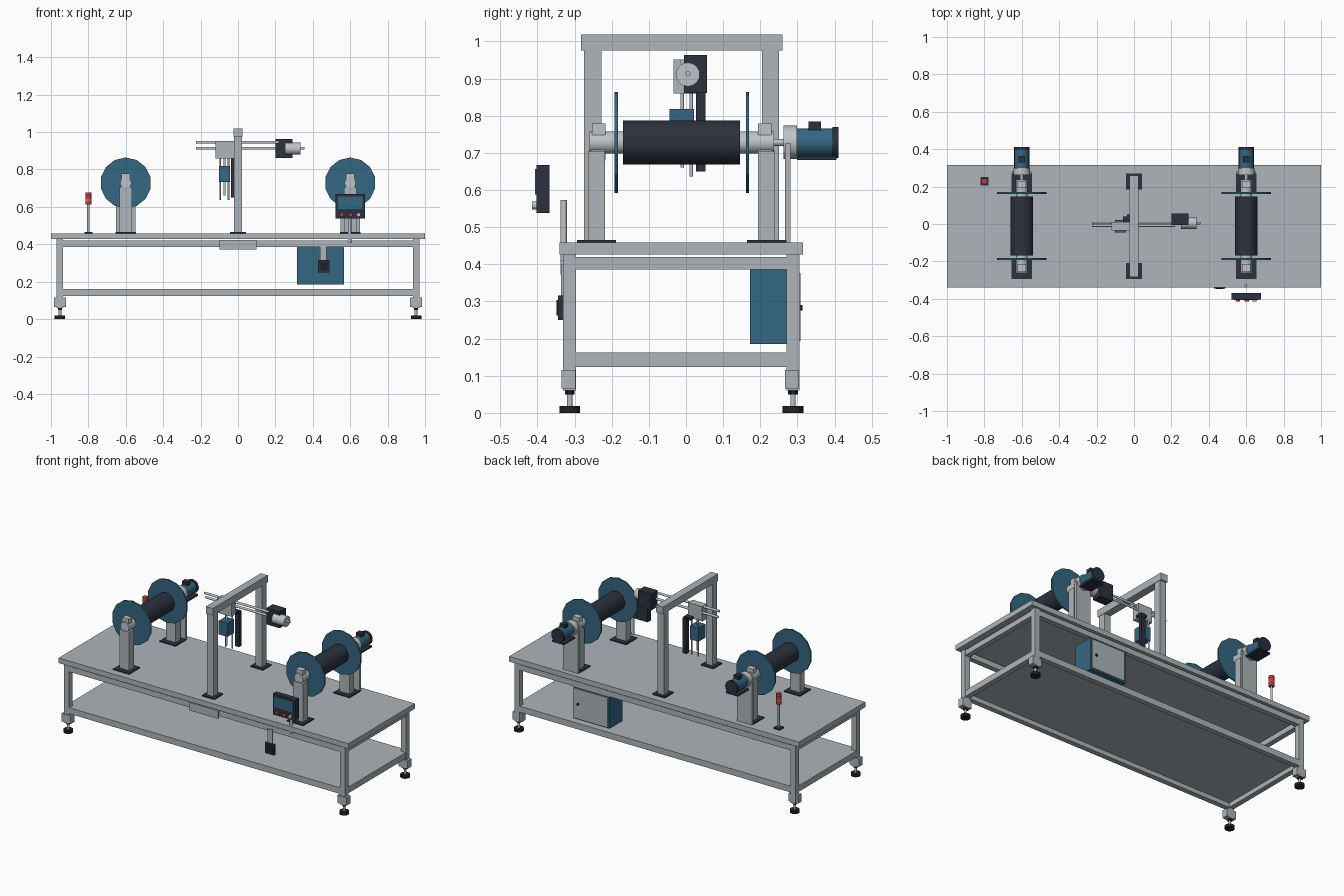
import bpy, bmesh, math
from mathutils import Matrix, Vector

if "Cube" in bpy.data.objects:
    bpy.data.objects.remove(bpy.data.objects["Cube"])


def material(name, rgb):
    m = bpy.data.materials.new(name)
    m.diffuse_color = (*rgb, 1)
    m.use_nodes = True
    m.node_tree.nodes["Principled BSDF"].inputs["Base Color"].default_value = m.diffuse_color
    return m


GREY = material("painted grey", (0.42, 0.46, 0.49))
STEEL = material("light steel", (0.52, 0.55, 0.58))
BLUE = material("deep blue", (0.034, 0.135, 0.225))
DARK = material("dark slate", (0.024, 0.031, 0.047))
BLACK = material("black rubber", (0.012, 0.015, 0.02))
RED = material("signal red", (0.58, 0.045, 0.035))


def finish(name, bm, mat, smooth=False):
    me = bpy.data.meshes.new(name)
    bm.to_mesh(me)
    bm.free()
    me.materials.append(mat)
    if smooth:
        # smooth only the side faces, caps stay crisp
        for p in me.polygons:
            p.use_smooth = len(p.vertices) == 4
        for e in me.edges:
            e.use_edge_sharp = False
    ob = bpy.data.objects.new(name, me)
    bpy.context.collection.objects.link(ob)
    return ob


def box(name, mat, x, y, z, bevel=0):
    """Box from (min, max) ranges."""
    bm = bmesh.new()
    bmesh.ops.create_cube(bm, size=1)
    for v in bm.verts:
        v.co = Vector([(a + b) / 2 + c * (b - a)
                       for (a, b), c in zip((x, y, z), v.co)])
    if bevel:
        bmesh.ops.bevel(bm, geom=bm.edges[:], offset=bevel, segments=1, affect='EDGES')
    return finish(name, bm, mat)


def cyl(name, mat, axis, a, b, centre, r, sides=24, turn=0.0):
    """Cylinder along an axis from a to b; centre holds the other two coordinates."""
    bm = bmesh.new()
    bmesh.ops.create_cone(bm, cap_ends=True, segments=sides, radius1=r, radius2=r, depth=b - a)
    bmesh.ops.rotate(bm, verts=bm.verts, matrix=Matrix.Rotation(turn, 3, 'Z'))
    mid = (a + b) / 2
    u, v = centre
    if axis == 'X':
        rot, loc = Matrix.Rotation(math.pi / 2, 3, 'Y'), (mid, u, v)
    elif axis == 'Y':
        rot, loc = Matrix.Rotation(math.pi / 2, 3, 'X'), (u, mid, v)
    else:
        rot, loc = Matrix.Identity(3), (u, v, mid)
    bmesh.ops.rotate(bm, verts=bm.verts, matrix=rot)
    bmesh.ops.translate(bm, verts=bm.verts, vec=loc)
    return finish(name, bm, mat, smooth=sides > 16)


# table top and lower shelf
box("table_top", GREY, (-1, 1), (-0.34, 0.315), (0.427, 0.459))
box("lower_shelf", GREY, (-0.95, 0.95), (-0.31, 0.285), (0.152, 0.162))

# legs with levelling feet
for sx in (-1, 1):
    cx = sx * 0.952
    for cy in (-0.313, 0.288):
        box("leg", GREY, (cx - .0175, cx + .0175), (cy - .0175, cy + .0175), (0.06, 0.427))
        box("leg_bracket", GREY, (cx - .032, cx + .032), (cy - .022, cy + .015), (0.066, 0.115))
        cyl("foot_nut", BLACK, 'Z', 0.05, 0.06, (cx, cy), 0.013, 6)
        cyl("foot_stem", STEEL, 'Z', 0.015, 0.052, (cx, cy), 0.007, 12)
        cyl("foot_pad", BLACK, 'Z', 0.0, 0.018, (cx, cy), 0.028, 20)

# upper and lower frame rails
for z in ((0.386, 0.42), (0.124, 0.162)):
    for cy in (-0.313, 0.288):
        box("long_rail", GREY, (-0.935, 0.935), (cy - .016, cy + .016), z)
    for cx in (-0.952, 0.952):
        box("cross_rail", GREY, (cx - .016, cx + .016), (-0.296, 0.271), z)

# gantry
for cy in (-0.251, 0.227):
    box("gantry_post", GREY, (-.022, .022), (cy - .023, cy + .023), (0.459, 0.978))
    box("gantry_base", DARK, (-.043, .043), (cy - .043, cy + .043), (0.459, 0.466))
box("gantry_beam", GREY, (-.024, .024), (-0.283, 0.26), (0.975, 1.019))

# reel stations
AX = 0.728
for cx in (-0.6, 0.6):
    c = (cx, AX)
    cyl("reel_core", STEEL, 'Y', -0.26, 0.237, c, 0.03)
    cyl("reel_roll", DARK, 'Y', -0.169, 0.146, c, 0.0595, 32)
    for y in (-0.192, 0.161):
        cyl("reel_flange", BLUE, 'Y', y, y + 0.009, c, 0.136, 14, math.pi / 2 * 0)
    for cy, yp in ((-0.235, -0.241), (0.212, 0.217)):
        box("stand_post", GREY, (cx - .034, cx + .034), (yp - .023, yp + .023), (0.459, 0.705))
        box("bearing_block", STEEL, (cx - .022, cx + .022), (cy - .018, cy + .018), (0.68, 0.779))
        box("stand_base", DARK, (cx - .055, cx + .055), (yp - .053, yp + .053), (0.459, 0.466))
    # drive motor on a rear plate
    box("motor_plate", GREY, (cx - .052, cx + .052), (0.266, 0.281), (0.459, 0.725))
    cyl("drive_shaft", STEEL, 'Y', 0.23, 0.27, c, 0.009, 16)
    cyl("gear_flange", STEEL, 'Y', 0.262, 0.299, c, 0.045)
    cyl("motor_body", BLUE, 'Y', 0.298, 0.396, c, 0.038)
    cyl("motor_cap", DARK, 'Y', 0.395, 0.411, c, 0.042)
    box("motor_foot", DARK, (cx - .042, cx + .042), (0.299, 0.405), (0.681, 0.691))
    box("terminal_box", DARK, (cx - .018, cx + .018), (0.33, 0.364), (0.755, 0.785))

# traverse rods and drive
cyl("traverse_rod", STEEL, 'X', -0.225, 0.22, (-0.008, 0.945), 0.007, 12)
cyl("traverse_screw", STEEL, 'X', -0.225, 0.355, (0.005, 0.913), 0.007, 12)
box("traverse_motor", DARK, (0.2, 0.291), (-0.005, 0.057), (0.861, 0.963))
cyl("traverse_gear", STEEL, 'X', 0.25, 0.335, (0.005, 0.911), 0.032)
box("traverse_carriage", GREY, (-0.12, -0.022), (-0.034, 0.012), (0.86, 0.952))

# guide head hanging from the carriage
box("guide_column", DARK, (-0.038, -0.012), (0.027, 0.052), (0.65, 0.87))
box("column_bracket", DARK, (-0.06, -0.012), (0.005, 0.04), (0.86, 0.875))
box("guide_head", BLUE, (-0.102, -0.042), (-0.045, 0.022), (0.733, 0.818))
for x, y, z in ((-0.095, 0.014, 0.637), (-0.05, 0.014, 0.637), (-0.072, -0.01, 0.66)):
    cyl("guide_rod", STEEL, 'Z', z, 0.87, (x, y), 0.005, 12)

# operator panel
box("panel_housing", DARK, (0.522, 0.678), (-0.403, -0.368), (0.538, 0.668))
box("panel_screen", BLUE, (0.535, 0.665), (-0.407, -0.402), (0.588, 0.656))
for x, m in ((0.556, RED), (0.603, RED), (0.645, STEEL)):
    cyl("panel_button", m, 'Y', -0.414, -0.402, (x, 0.558), 0.011, 16)
cyl("panel_pole", STEEL, 'Z', 0.41, 0.573, (0.597, -0.329), 0.009, 16)

# front pedal box on a hanger, and blank plate
box("switch_hanger", GREY, (0.438, 0.472), (-0.336, -0.329), (0.31, 0.4))
box("switch_box", DARK, (0.427, 0.49), (-0.345, -0.329), (0.25, 0.316))
box("switch_face", BLACK, (0.438, 0.479), (-0.348, -0.344), (0.262, 0.304))
box("front_plate", GREY, (-0.1, 0.1), (-0.338, -0.328), (0.372, 0.422))

# electrical cabinet
box("cabinet", BLUE, (0.316, 0.566), (0.172, 0.302), (0.185, 0.387))
box("cabinet_door", GREY, (0.326, 0.556), (0.301, 0.308), (0.194, 0.377))
cyl("cabinet_handle", BLACK, 'Y', 0.307, 0.314, (0.53, 0.283), 0.008, 12)

# signal tower
box("tower_base", DARK, (-0.822, -0.778), (0.206, 0.25), (0.459, 0.466))
cyl("tower_pole", STEEL, 'Z', 0.46, 0.62, (-0.8, 0.228), 0.006, 12)
for z, m in ((0.612, RED), (0.634, STEEL), (0.639, RED), (0.659, DARK), (0.663, RED)):
    h = 0.005 if m is not RED else 0.021 if z < 0.65 else 0.014
    cyl("tower_lamp", m, 'Z', z, z + h, (-0.8, 0.228), 0.016, 20)
